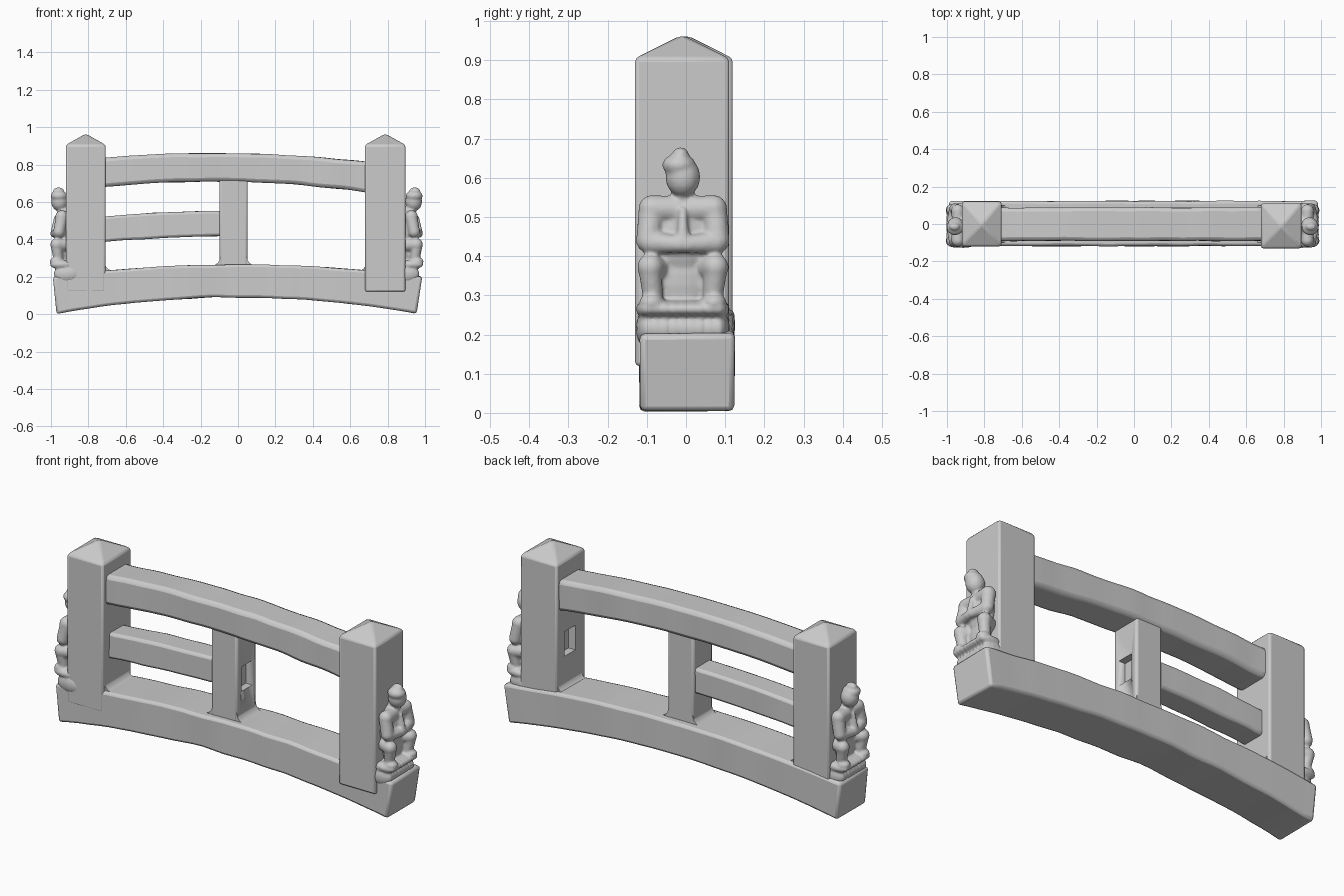
import bpy, bmesh, math
from mathutils import Vector, Matrix, noise

if "Cube" in bpy.data.objects:
    bpy.data.objects.remove(bpy.data.objects["Cube"])


def make(name, bm, bevel=0.0):
    bmesh.ops.recalc_face_normals(bm, faces=bm.faces)
    me = bpy.data.meshes.new(name)
    bm.to_mesh(me)
    bm.free()
    ob = bpy.data.objects.new(name, me)
    bpy.context.collection.objects.link(ob)
    bpy.ops.object.select_all(action='DESELECT')
    ob.select_set(True)
    bpy.context.view_layer.objects.active = ob
    bpy.ops.object.shade_smooth_by_angle(angle=math.radians(35))
    if bevel:
        m = ob.modifiers.new("worn_edges", 'BEVEL')
        m.width, m.segments, m.limit_method = bevel, 2, 'ANGLE'
    return ob


def arc(x, p):
    """Parabola through three (x, z) points."""
    (a, za), (b, zb), (c, zc) = p
    return (za * (x - b) * (x - c) / ((a - b) * (a - c))
            + zb * (x - a) * (x - c) / ((b - a) * (b - c))
            + zc * (x - a) * (x - b) / ((c - a) * (c - b)))


def arched_beam(name, bottom, top, y0, y1, bevel, steps=32):
    bm = bmesh.new()
    rings = []
    for i in range(steps + 1):
        t = i / steps
        xb = bottom[0][0] + (bottom[2][0] - bottom[0][0]) * t
        xt = top[0][0] + (top[2][0] - top[0][0]) * t
        ring = []
        for x, y, p in ((xb, y0, bottom), (xb, y1, bottom), (xt, y1, top), (xt, y0, top)):
            n = noise.noise(Vector((x * 7, y * 9, p[1][1] * 5)))
            ring.append(bm.verts.new((x, y + 0.004 * n, arc(x, p) + 0.004 * n)))
        rings.append(ring)
    for a, b in zip(rings, rings[1:]):
        for k in range(4):
            j = (k + 1) % 4
            bm.faces.new((a[k], a[j], b[j], b[k]))
    bm.faces.new(rings[0])
    bm.faces.new(rings[-1])
    return make(name, bm, bevel)


def box(name, x0, x1, y0, y1, z0, z1, bevel=0.0, peak=None):
    bm = bmesh.new()
    bmesh.ops.create_cube(bm, size=1)
    for v in bm.verts:
        v.co = Vector((x0 if v.co.x < 0 else x1, y0 if v.co.y < 0 else y1,
                       z0 if v.co.z < 0 else z1))
    if peak:
        top = [f for f in bm.faces if all(v.co.z > z1 - 1e-4 for v in f.verts)]
        apex = bmesh.ops.poke(bm, faces=top)['verts'][0]
        apex.co.z = peak
    return make(name, bm, bevel)


def mortise(ob, name, *dims):
    cutter = box(name, *dims)
    cutter.hide_render = True
    cutter.display_type = 'WIRE'
    cutter.hide_set(True)
    m = ob.modifiers.new("mortise", 'BOOLEAN')
    m.operation, m.object, m.solver = 'DIFFERENCE', cutter, 'EXACT'


# Arched base and rails
arched_beam("arched_base", ((-0.97, 0.002), (0, 0.09), (0.955, 0.002)),
            ((-0.99, 0.20), (0, 0.265), (0.985, 0.20)), -0.118, 0.123, 0.014)
arched_beam("top_rail", ((-0.73, 0.68), (0, 0.708), (0.70, 0.65)),
            ((-0.73, 0.835), (0, 0.86), (0.70, 0.812)), -0.09, 0.088, 0.02)
arched_beam("middle_rail", ((-0.73, 0.385), (-0.4, 0.408), (-0.07, 0.418)),
            ((-0.73, 0.52), (-0.4, 0.543), (-0.07, 0.552)), -0.066, 0.066, 0.014, 12)

# Posts with pyramid tops
box("left_post", -0.92, -0.708, -0.119, 0.119, 0.12, 0.905, 0.01, 0.965)
right = box("right_post", 0.68, 0.895, -0.13, 0.11, 0.12, 0.905, 0.01, 0.965)
centre = box("centre_post", -0.10, 0.052, -0.082, 0.08, 0.2, 0.74, 0.012)

# Empty sockets of the missing rail
mortise(centre, "centre_socket_cutter", 0.015, 0.1, -0.045, 0.045, 0.41, 0.54)
mortise(right, "right_socket_cutter", 0.6, 0.72, -0.045, 0.045, 0.40, 0.53)

# Coves where the posts meet the base
for name, x, z, s, w in (("left_cove", -0.712, 0.232, 1, 0.1),
                         ("centre_left_cove", -0.096, 0.26, -1, 0.08),
                         ("centre_right_cove", 0.048, 0.262, 1, 0.08),
                         ("right_cove", 0.684, 0.23, -1, 0.1)):
    r = 0.045
    bm = bmesh.new()
    pts = [(x - s * 0.01, z - 0.02), (x + s * r, z - 0.02)]
    for i in range(7):
        a = math.pi / 2 * i / 6
        pts.append((x + s * r * (1 - math.sin(a)), z + r * (1 - math.cos(a))))
    pts.append((x - s * 0.01, z + r))
    f = bm.faces.new([bm.verts.new((px, -w, pz)) for px, pz in pts])
    ext = bmesh.ops.extrude_face_region(bm, geom=[f])['geom']
    bmesh.ops.translate(bm, vec=(0, 2 * w, 0),
                        verts=[v for v in ext if isinstance(v, bmesh.types.BMVert)])
    make(name, bm)


# Seated carved figures: overlapping blobs (depth, y, z) fused by remeshing
def blob(bm, a, b, ra, rb, n=7):
    for i in range(n):
        t = i / max(n - 1, 1)
        c = Vector(a).lerp(Vector(b), t)
        r = Vector(ra).lerp(Vector(rb), t)
        bmesh.ops.create_uvsphere(bm, u_segments=14, v_segments=9, radius=1,
                                  matrix=Matrix.Translation(c) @ Matrix.Diagonal((*r, 1)))


def figure(name, face_x, side):
    bm = bmesh.new()

    def ball(c, r):
        blob(bm, c, c, r, r, 1)

    def limb(a, b, ra, rb):
        blob(bm, a, b, (ra,) * 3, (rb,) * 3)

    ball((0.042, 0.0, 0.602), (0.046, 0.045, 0.052))       # head
    ball((0.045, -0.010, 0.632), (0.046, 0.043, 0.03))     # hair
    ball((0.048, -0.006, 0.658), (0.03, 0.022, 0.02))      # topknot
    ball((0.02, 0, 0.55), (0.035, 0.03, 0.03))             # neck
    ball((0.01, 0, 0.45), (0.05, 0.09, 0.115))             # torso
    ball((0.015, 0, 0.34), (0.032, 0.075, 0.09))           # lap
    limb((0.072, 0, 0.44), (0.062, 0, 0.515), 0.018, 0.011)  # joined hands
    for s in (-1, 1):
        limb((0.028, 0.02 * s, 0.52), (0.03, 0.078 * s, 0.52), 0.034, 0.036)
        limb((0.03, 0.08 * s, 0.515), (0.045, 0.088 * s, 0.44), 0.034, 0.032)
        limb((0.048, 0.084 * s, 0.435), (0.07, 0.01 * s, 0.43), 0.03, 0.022)
        limb((0.01, 0.06 * s, 0.37), (0.058, 0.083 * s, 0.372), 0.036, 0.034)
        limb((0.06, 0.084 * s, 0.37), (0.048, 0.076 * s, 0.29), 0.031, 0.026)
        ball((0.06, 0.08 * s, 0.282), (0.036, 0.032, 0.022))
    blob(bm, (0.03, -0.09, 0.265), (0.03, 0.09, 0.265),
         (0.065, 0.03, 0.024), (0.065, 0.03, 0.024), 9)    # ledge
    blob(bm, (0.0, -0.09, 0.215), (0.0, 0.09, 0.215),
         (0.075, 0.03, 0.05), (0.075, 0.03, 0.05), 9)      # ledge support
    for v in bm.verts:
        v.co = Vector((face_x + side * v.co.x, v.co.y - 0.008, v.co.z))
    ob = make(name, bm)
    m = ob.modifiers.new("fuse", 'REMESH')
    m.mode, m.voxel_size, m.use_smooth_shade = 'VOXEL', 0.006, True
    m = ob.modifiers.new("soften", 'SMOOTH')
    m.factor, m.iterations = 0.5, 4


figure("right_carved_figure", 0.897, 1)
figure("left_carved_figure", -0.912, -1)
